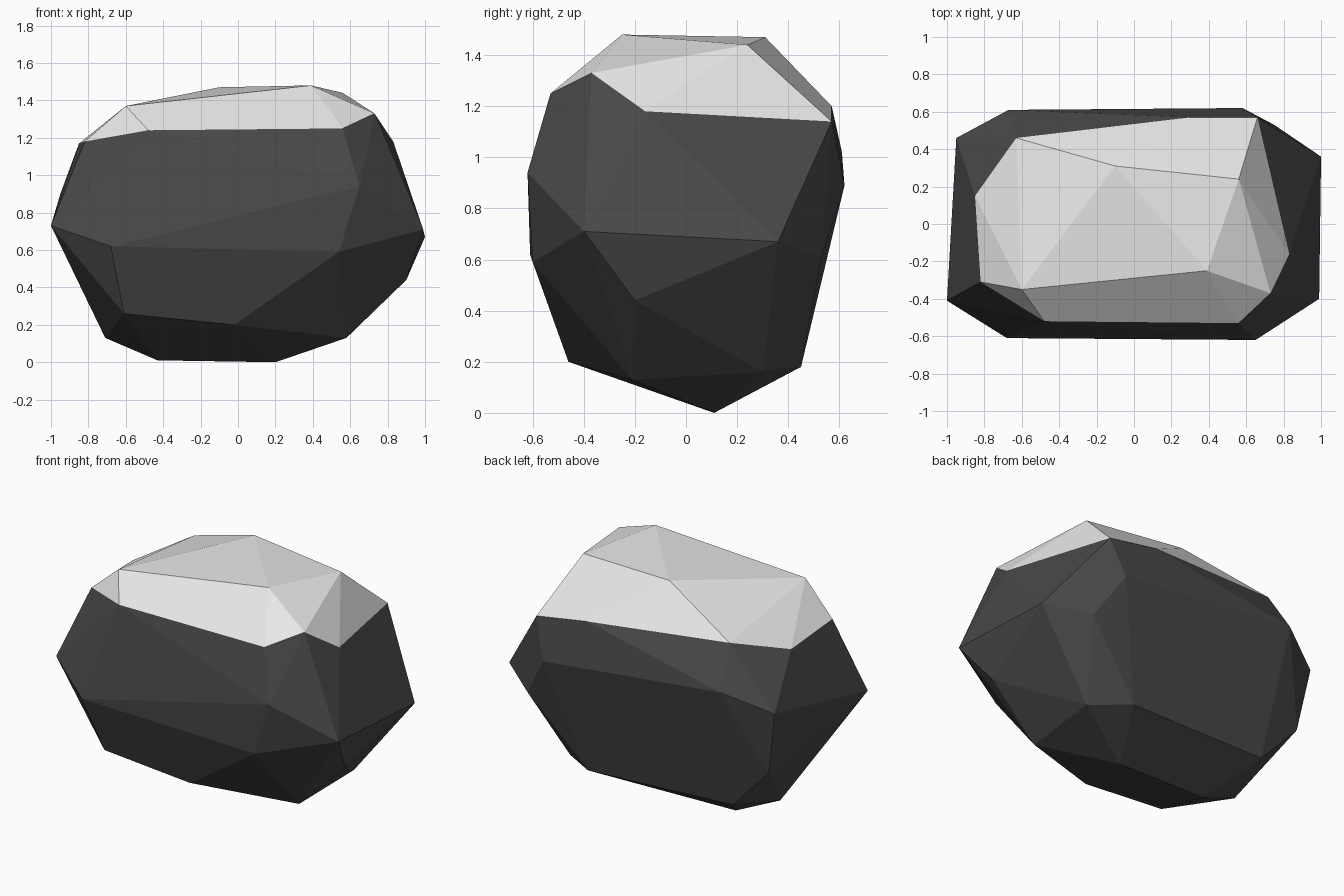
import bpy
import bmesh
import math

# Remove the default cube only
default_cube = bpy.data.objects.get("Cube")
if default_cube:
    bpy.data.objects.remove(default_cube, do_unlink=True)


def make_material(name, level):
    """Create a matte neutral material with one flat colour."""
    material = bpy.data.materials.new(name)
    material.use_nodes = True
    colour = (level, level, level, 1)
    material.diffuse_color = colour
    shader = material.node_tree.nodes["Principled BSDF"]
    shader.inputs["Base Color"].default_value = colour
    shader.inputs["Roughness"].default_value = 1
    return material


# Corner points of the chiselled stone, grouped by height
summit_corners = [
    (-.10, .31, 1.47), (.39, -.25, 1.48), (.56, .24, 1.44),
    (-.60, -.35, 1.37), (.73, -.37, 1.33),
]
cap_rim_corners = [
    (-.63, .46, 1.27), (.30, .57, 1.20), (.66, .57, 1.14),
    (.83, -.16, 1.18), (.56, -.53, 1.25), (-.48, -.52, 1.24),
    (-.82, -.31, 1.18), (-.85, .15, 1.17),
]
waist_corners = [
    (-1, -.41, .73), (-.68, -.61, .62), (.54, -.60, .59),
    (.65, -.62, .94), (.99, -.40, .71), (1, .36, .67),
    (.75, .53, .61), (.58, .62, .89), (-.67, .61, 1.02),
    (-.95, .46, .90),
]
foot_corners = [
    (.90, -.20, .44), (.58, -.21, .13), (-.02, -.46, .20),
    (-.61, -.48, .26), (-.71, .06, .13), (-.88, .42, .49),
    (-.62, .41, .21), (.38, .45, .18), (.61, .30, .16),
    (-.43, .11, .01), (.20, .11, 0),
]

# Wrap the corners in a faceted convex shell
bm = bmesh.new()
for corner in summit_corners + cap_rim_corners + waist_corners + foot_corners:
    bm.verts.new(corner)
bmesh.ops.convex_hull(bm, input=list(bm.verts))
loose_corners = [vert for vert in bm.verts if not vert.link_faces]
bmesh.ops.delete(bm, geom=loose_corners, context='VERTS')
bmesh.ops.recalc_face_normals(bm, faces=list(bm.faces))

# Snow lies on the high faces that look upward, bare stone everywhere else
SNOW_LINE = 1.1
MIN_UPWARD = .35
for face in bm.faces:
    lowest = min(vert.co.z for vert in face.verts)
    is_snow = lowest > SNOW_LINE and face.normal.z > MIN_UPWARD
    face.material_index = int(is_snow)
    face.smooth = False

# Merge nearly flat neighbours into larger facets
bmesh.ops.dissolve_limit(
    bm, angle_limit=math.radians(2), verts=list(bm.verts),
    edges=list(bm.edges), delimit={'MATERIAL'})

# Boulder object
mesh = bpy.data.meshes.new("snow_capped_boulder")
bm.to_mesh(mesh)
bm.free()
mesh.materials.append(make_material("dark stone", .065))
mesh.materials.append(make_material("white snow", .8))
boulder = bpy.data.objects.new("snow_capped_boulder", mesh)
bpy.context.scene.collection.objects.link(boulder)
